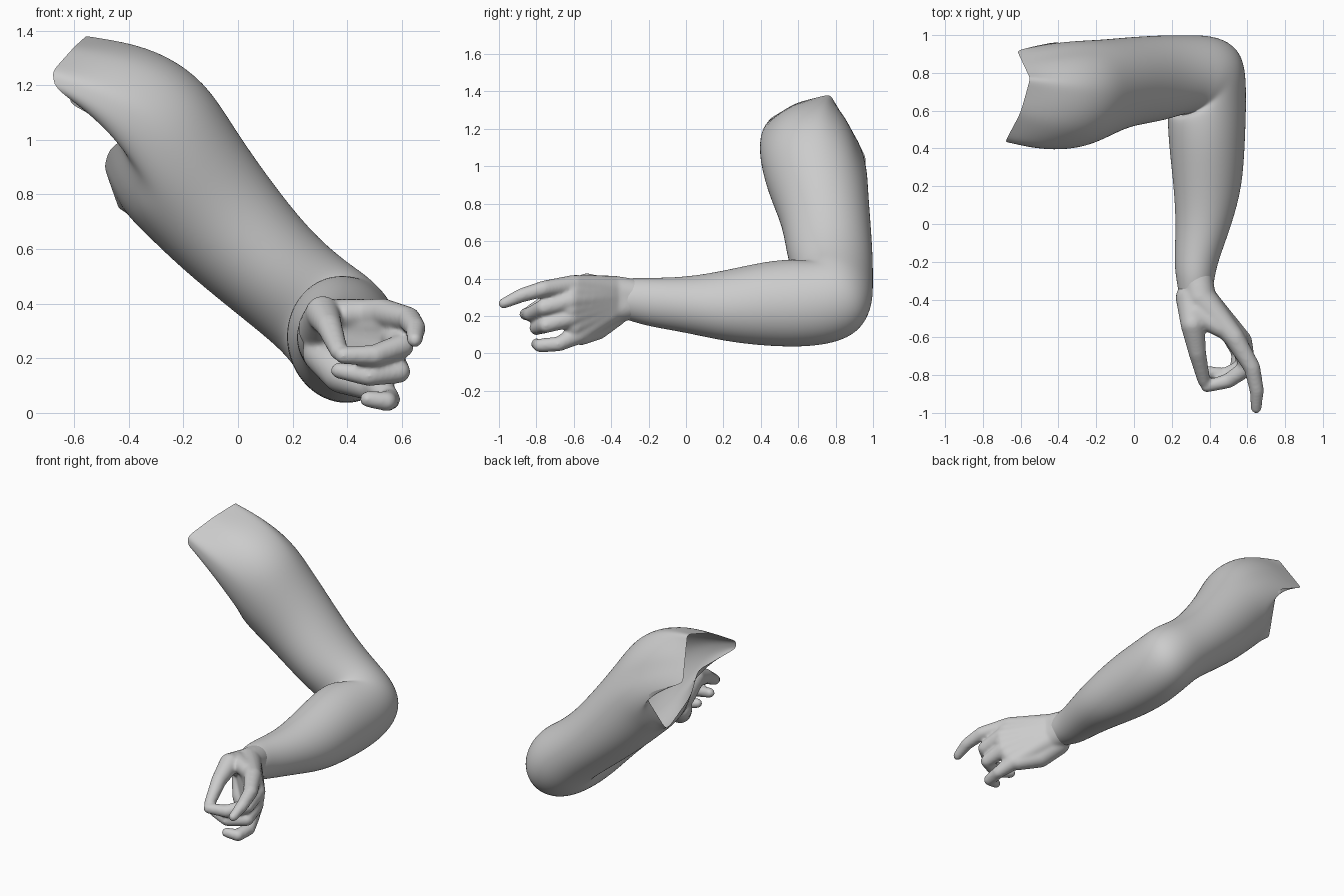
import bpy, bmesh
from math import cos, sin, pi, radians
from mathutils import Vector, Matrix

if "Cube" in bpy.data.objects:
    bpy.data.objects.remove(bpy.data.objects["Cube"])

U = Vector((.73, 0, -.68))   # direction down the upper arm
V = Vector((.68, 0, .73))    # outward, across the elbow hinge
Y = Vector((0, 1, 0))
N = 36


def finish(name, bm):
    bmesh.ops.recalc_face_normals(bm, faces=bm.faces)
    me = bpy.data.meshes.new(name)
    bm.to_mesh(me)
    bm.free()
    for p in me.polygons:
        p.use_smooth = True
    ob = bpy.data.objects.new(name, me)
    bpy.context.collection.objects.link(ob)
    return ob


def ring(u1, y1, u2, y2, v1, v2, tall=1):
    """Oval between an inner and an outer point of the bend plane."""
    a, b = U * u1 + Y * y1, U * u2 + Y * y2
    c, d = (a + b) / 2 + V * (v1 + v2) / 2, (b - a) / 2
    e = V * (v2 - v1) / 2
    pts = [c + d * cos(2 * pi * i / N) + e * sin(2 * pi * i / N) for i in range(N)]
    for p in pts:
        p.z = c.z + (p.z - c.z) * tall
    return pts


# Upper arm, elbow and forearm cross-sections
sections = [
    (-.72, .45, -.72, .975, .25, .755),
    (-.52, .515, -.50, .988, .245, .708),
    (-.27, .54, -.25, 1.0, .262, .668),
    (-.13, .575, -.05, 1.0, .275, .676),
    (-.10, .58, .09, 1.0, .272, .69),
    (-.10, .575, .22, .965, .262, .69),
    (-.11, .565, .29, .875, .26, .68, 1.06),
    (-.115, .55, .315, .69, .257, .665, 1.13),
    (-.105, .42, .31, .44, .26, .655, 1.13),
    (-.075, .2, .305, .2, .28, .627, 1.04),
    (-.055, 0, .245, 0, .296, .59),
    (-.063, -.2, .171, -.2, .31, .54, 1.12),
    (-.062, -.28, .146, -.28, .33, .535, 1.15),
    (-.05, -.37, .13, -.37, .35, .52, 1.1),
]
rings = [ring(*s) for s in sections]

# Ragged open edge at the shoulder: angle, point
edge = [
    (0, (-.62, .92, 1.13)), (90, (-.55, .77, 1.385)), (128, (-.60, .59, 1.34)),
    (160, (-.68, .44, 1.25)), (180, (-.67, .43, 1.19)), (210, (-.42, .48, 1.0)),
    (225, (-.47, .57, .97)), (250, (-.49, .67, .90)), (290, (-.43, .82, .73)),
    (335, (-.37, .975, 1.02)),
]
edge.append((360, edge[0][1]))


def edge_point(deg):
    for (a, p), (b, q) in zip(edge, edge[1:]):
        if a <= deg <= b:
            return Vector(p).lerp(Vector(q), (deg - a) / (b - a))


# Shoulder cap swells out from the upper arm to the open edge
first = rings[0]
mid = sum(first, Vector()) / N
for s in (.25, .5, .75, 1):
    row = []
    for i, p in enumerate(first):
        deg = 360 * i / N
        e = edge_point(deg)
        push = .17 * max(0, sin(radians(deg - 35)))
        c = p - U * .5 * (e - p).length + (p - mid).normalized() * push
        row.append(p * (1 - s) ** 2 + c * 2 * s * (1 - s) + e * s * s)
    rings.insert(0, row)

bm = bmesh.new()
rows = [[bm.verts.new(p) for p in r] for r in rings]
for r, q in zip(rows, rows[1:]):
    for i in range(N):
        j = (i + 1) % N
        bm.faces.new((r[i], r[j], q[j], q[i]))
arm = finish("arm", bm)
sub = arm.modifiers.new("smooth_surface", 'SUBSURF')
sub.levels = sub.render_levels = 2


# Fingers from knuckle to tip (x, y, z, radius): index, middle, ring, little
fingers = [
    [(.53, -.60, .365, .055), (.625, -.76, .345, .044), (.65, -.88, .31, .038),
     (.647, -.975, .267, .029)],
    [(.57, -.62, .28, .056), (.60, -.76, .245, .045), (.50, -.83, .21, .04),
     (.385, -.86, .21, .032)],
    [(.56, -.62, .19, .053), (.59, -.75, .15, .042), (.48, -.80, .135, .038),
     (.37, -.78, .155, .031)],
    [(.51, -.58, .10, .053), (.555, -.68, .05, .04), (.545, -.78, .042, .037),
     (.475, -.80, .05, .03)],
]
thumb = [(.305, -.39, .31, .085), (.31, -.53, .365, .064), (.335, -.68, .315, .047),
         (.37, -.83, .225, .034)]
thumb_web = [(.32, -.47, .36, .058), (.46, -.55, .365, .052)]
heel = [(.31, -.38, .22, .075), (.38, -.48, .14, .07), (.49, -.56, .095, .052)]

# Palm: links fanning from the wrist to each knuckle and halfway between
palm = []
for i in range(7):
    a, b = Vector(fingers[i // 2][0]), Vector(fingers[(i + 1) // 2][0])
    z = .333 - .015 * i
    palm.append([(.333, -.29, .315 - .008 * i, .085), (.35, -.39, z, .083),
                 tuple((a + b) / 2)])

bm = bmesh.new()
for chain in palm + fingers + [thumb, thumb_web, heel]:
    for x, y, z, r in chain:
        bmesh.ops.create_icosphere(bm, subdivisions=3, radius=r,
                                   matrix=Matrix.Translation((x, y, z)))
    for k, l in zip(chain, chain[1:]):
        a, b = Vector(k[:3]), Vector(l[:3])
        m = (Matrix.Translation((a + b) / 2)
             @ (b - a).to_track_quat('Z', 'Y').to_matrix().to_4x4())
        bmesh.ops.create_cone(bm, cap_ends=True, segments=24, radius1=k[3],
                              radius2=l[3], depth=(b - a).length, matrix=m)
hand = finish("hand", bm)
fuse = hand.modifiers.new("fuse", 'REMESH')
fuse.mode = 'VOXEL'
fuse.voxel_size = .009
fuse.use_smooth_shade = True
soft = hand.modifiers.new("soften", 'SMOOTH')
soft.factor = .5
soft.iterations = 12
